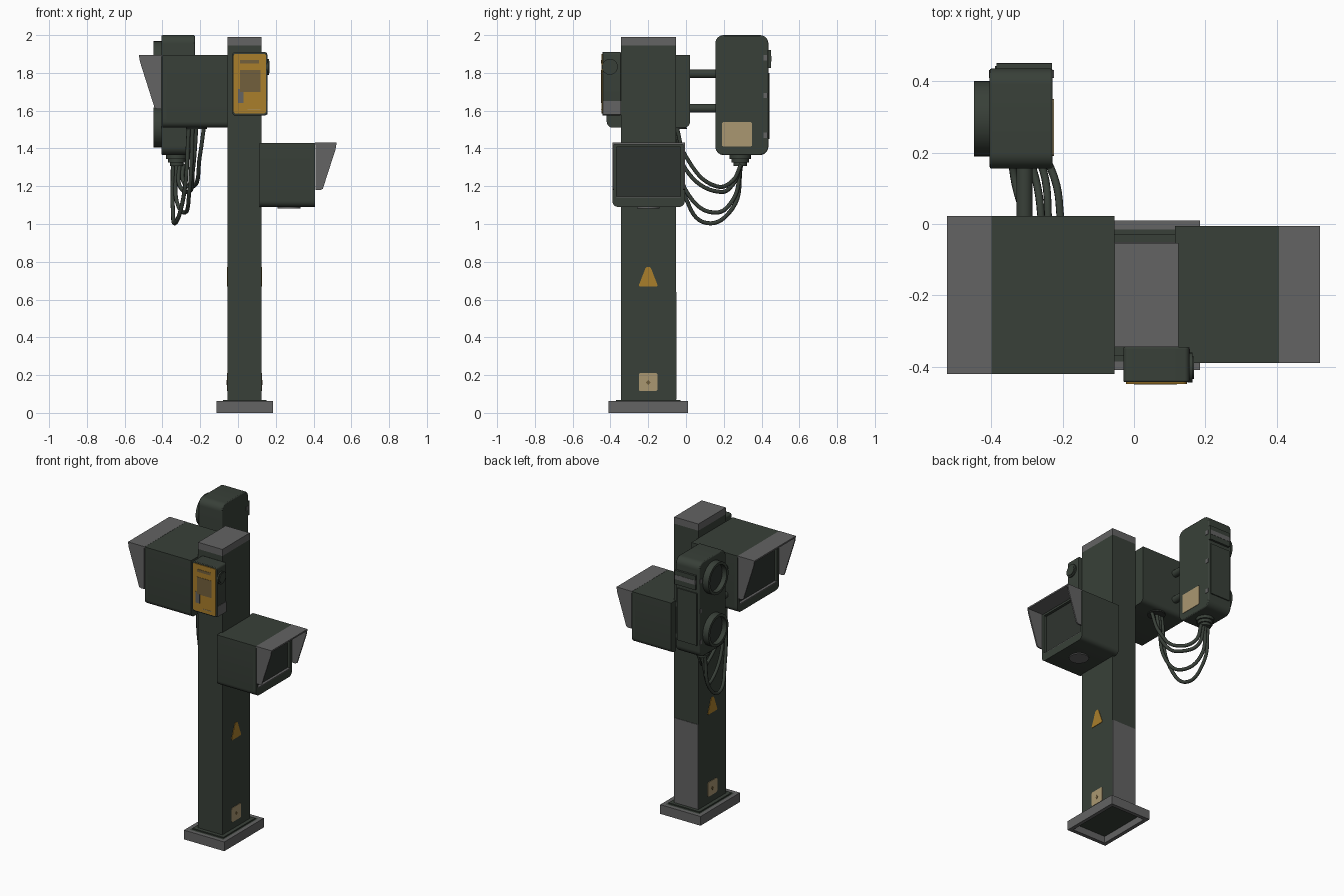
import bpy, bmesh, math
from mathutils import Vector

if "Cube" in bpy.data.objects:
    bpy.data.objects.remove(bpy.data.objects["Cube"])


def material(name, rgb):
    m = bpy.data.materials.new(name)
    m.diffuse_color = (*rgb, 1)
    m.use_nodes = True
    m.node_tree.nodes["Principled BSDF"].inputs["Base Color"].default_value = m.diffuse_color
    return m


GREEN = material("dark_green", (0.040, 0.051, 0.040))
GREY = material("mid_grey", (0.125, 0.125, 0.125))
GLASS = material("dark_glass", (0.028, 0.034, 0.029))
ORANGE = material("amber", (0.40, 0.21, 0.024))
BEIGE = material("beige", (0.40, 0.31, 0.165))
BROWN = material("olive_brown", (0.17, 0.115, 0.045))


# ---- helpers: 2D profiles and extruded prisms ----
def rrect(u0, u1, v0, v1, rb=0.0, rt=0.0, n=5):
    """Rectangle with bottom corners of radius rb and top corners of radius rt."""
    pts = []
    for u, v, r, a in ((u1, v0, rb, -90), (u1, v1, rt, 0), (u0, v1, rt, 90), (u0, v0, rb, 180)):
        if r == 0:
            pts.append((u, v))
            continue
        cu = u - r if u == u1 else u + r
        cv = v - r if v == v1 else v + r
        for i in range(n + 1):
            t = math.radians(a + 90 * i / n)
            pts.append((cu + r * math.cos(t), cv + r * math.sin(t)))
    return pts


def circle(u, v, r, n=28):
    return [(u + r * math.cos(2 * math.pi * i / n), v + r * math.sin(2 * math.pi * i / n)) for i in range(n)]


def place(axis, u, v, w):
    return {"x": (w, u, v), "y": (u, w, v), "z": (u, v, w)}[axis]


def finish(name, bm, mat):
    bmesh.ops.recalc_face_normals(bm, faces=bm.faces)
    me = bpy.data.meshes.new(name)
    bm.to_mesh(me)
    bm.free()
    ob = bpy.data.objects.new(name, me)
    bpy.context.collection.objects.link(ob)
    me.materials.append(mat)
    bpy.context.view_layer.objects.active = ob
    bpy.ops.object.select_all(action="DESELECT")
    ob.select_set(True)
    bpy.ops.object.shade_smooth_by_angle(angle=math.radians(35))
    return ob


def prism(name, pts, axis, a, b, mat, open_start=False, bevel=0.0):
    """Extrude a profile along an axis from a to b."""
    bm = bmesh.new()
    lo = [bm.verts.new(place(axis, u, v, a)) for u, v in pts]
    hi = [bm.verts.new(place(axis, u, v, b)) for u, v in pts]
    for i in range(len(pts)):
        j = (i + 1) % len(pts)
        bm.faces.new((lo[i], lo[j], hi[j], hi[i]))
    bm.faces.new(hi)
    if not open_start:
        bm.faces.new(lo)
    ob = finish(name, bm, mat)
    if bevel:
        mod = ob.modifiers.new("edge_bevel", "BEVEL")
        mod.width, mod.segments = bevel, 2
        mod.limit_method, mod.angle_limit = "ANGLE", math.radians(50)
    return ob


def box(name, x0, x1, y0, y1, z0, z1, mat, **kw):
    return prism(name, rrect(x0, x1, y0, y1), "z", z0, z1, mat, **kw)


def ring(name, axis, u, v, r0, r1, a, b, mat, n=32):
    """Open tube with wall from r0 to r1."""
    bm = bmesh.new()
    loops = [[bm.verts.new(place(axis, p, q, w)) for p, q in circle(u, v, r, n)]
             for r, w in ((r1, a), (r1, b), (r0, b), (r0, a))]
    for k in range(4):
        A, B = loops[k], loops[(k + 1) % 4]
        for i in range(n):
            j = (i + 1) % n
            bm.faces.new((A[i], A[j], B[j], B[i]))
    return finish(name, bm, mat)


# ---- post, base and cap ----
PX0, PX1, PY0, PY1 = -0.055, 0.125, -0.345, -0.053
# Base is a hollow frame seen open from below
for nm, b in {"front": (-0.115, 0.185, -0.41, -0.385), "back": (-0.115, 0.185, -0.015, 0.01),
              "left": (-0.115, -0.09, -0.385, -0.015), "right": (0.16, 0.185, -0.385, -0.015)}.items():
    box("base_frame_" + nm, *b, 0, 0.062, GREY)
box("base_plinth", -0.09, 0.16, -0.385, -0.015, 0.045, 0.062, GREEN)
box("post_foot", -0.08, 0.15, -0.37, -0.03, 0.06, 0.069, GREEN)
box("post", PX0, PX1, PY0, PY1, 0.06, 1.945, GREEN)
box("post_cap", PX0, PX1, PY0, PY1, 1.945, 1.99, GREY)
box("post_rear_panel", PX0, PX1, PY1, PY1 + 0.003, 0.07, 0.64, GREY)

# Signs on both sides of the post
tri = [(-0.25, 0.675), (-0.245, 0.668), (-0.155, 0.668), (-0.15, 0.675),
       (-0.185, 0.765), (-0.192, 0.772), (-0.208, 0.772), (-0.215, 0.765)]
for side, x, s in (("right", PX1, 1), ("left", PX0, -1)):
    prism("warning_triangle_" + side, tri, "x", x, x + s * 0.003, ORANGE)
    prism("post_plate_" + side, rrect(-0.25, -0.15, 0.115, 0.212, 0.012, 0.012), "x", x, x + s * 0.003, BEIGE)
    prism("post_plate_mark_" + side, circle(-0.2, 0.16, 0.013, 4), "x", x, x + s * 0.005, BROWN)


# ---- hooded housings on either side of the post ----
def housing(tag, s, inner, face, tip, y0, y1, z0, z1, zlo):
    back = face - s * 0.022
    prism(tag + "_housing", rrect(y0, y1, z0, z1, 0.032), "x", inner, back, GREEN)
    # Front frame around the recessed window
    prism(tag + "_window_bottom_rail", rrect(y0, y1, z0, z0 + 0.05, 0.032), "x", back, face, GREEN)
    box(tag + "_window_top_rail", *sorted((back, face)), y0, y1, z1 - 0.022, z1, GREEN)
    for i, (a, b) in enumerate(((y0, y0 + 0.022), (y1 - 0.022, y1))):
        box(f"{tag}_window_side_rail_{i}", *sorted((back, face)), a, b, z0 + 0.05, z1 - 0.022, GREEN)
    box(tag + "_window_glass", *sorted((back, back + s * 0.004)), y0 + 0.022, y1 - 0.022, z0 + 0.05, z1 - 0.022, GLASS)
    box(tag + "_window_ledge", *sorted((back + s * 0.004, face)), y0 + 0.022, y1 - 0.022, z0 + 0.05, z0 + 0.055, GREY)
    # Sun hood: top plate and two sloping cheeks
    h0 = face + s * 0.004
    box(tag + "_hood_top", *sorted((h0 - s * 0.004, tip)), y0, y1, z1 - 0.009, z1 + 0.001, GREY)
    cheek = [(h0, z1), (tip, z1), (tip - s * 0.006, z1 - 0.036),
             (face + s * 0.042, zlo + 0.006), (face + s * 0.03, zlo), (h0, zlo)]
    for nm, y, d in (("front", y0, 0.009), ("back", y1, -0.009)):
        prism(f"{tag}_hood_cheek_{nm}", cheek, "y", y, y + d, GREY)


housing("left", -1, PX0, -0.400, -0.525, -0.42, 0.022, 1.51, 1.895, 1.61)
housing("right", 1, 0.115, 0.407, 0.522, -0.39, -0.006, 1.09, 1.43, 1.18)
prism("right_housing_bottom_cover", circle(0.27, -0.2, 0.06), "z", 1.083, 1.092, GREY)
prism("left_housing_cable_entry", circle(-0.22, -0.05, 0.055), "z", 1.503, 1.512, GLASS)

# ---- control box on the front of the post ----
prism("control_box", rrect(-0.03, 0.155, 1.575, 1.91, 0.014, 0.014), "y", -0.443, PY0, GREEN, bevel=0.004)
prism("control_panel", rrect(-0.023, 0.148, 1.585, 1.901, 0.012, 0.012), "y", -0.448, -0.442, ORANGE)
for nm, r, mat in (("header", (0.01, 0.11, 1.85, 1.868), BROWN), ("picture", (0.01, 0.118, 1.70, 1.815), BROWN),
                   ("strip", (0.0, 0.03, 1.64, 1.715), GREY), ("footer", (0.05, 0.12, 1.606, 1.61), BEIGE)):
    prism("control_panel_" + nm, rrect(*r), "y", -0.45, -0.447, mat)
box("control_box_side_plate", 0.154, 0.157, -0.44, PY0, 1.58, 1.65, GREY)
prism("control_knob_rim", circle(-0.403, 1.832, 0.042), "x", 0.15, 0.164, GREEN)
prism("control_knob", circle(-0.403, 1.832, 0.032), "x", 0.16, 0.168, GREEN)

# ---- signal head behind the left housing ----
prism("signal_body", rrect(0.155, 0.436, 1.365, 2.0, 0.045, 0.045, 7), "x", -0.405, -0.228, GREEN, bevel=0.006)
for i, z in enumerate((1.512, 1.862)):
    ring(f"signal_lens_hood_{i}", "x", 0.295, z, 0.088, 0.106, -0.448, -0.40, GREEN)
    prism(f"signal_lens_{i}", circle(0.295, z, 0.09), "x", -0.405, -0.415, GLASS)
box("signal_door", -0.39, -0.243, 0.434, 0.443, 1.45, 1.80, GREEN)
box("signal_door_cap", -0.385, -0.23, 0.434, 0.45, 1.825, 1.92, GREEN)
box("signal_door_cap_band", -0.385, -0.23, 0.434, 0.4515, 1.86, 1.89, GREY)
for i, z in enumerate((1.47, 1.68, 1.88)):
    for side, x in (("left", -0.407), ("right", -0.229)):
        box(f"signal_hinge_{side}_{i}", x, x + 0.004, 0.41, 0.432, z - 0.014, z + 0.014, GREY)
prism("signal_label", rrect(0.19, 0.35, 1.41, 1.54, 0.01, 0.01), "x", -0.229, -0.225, BEIGE)
for i, z in enumerate((1.612, 1.795)):
    prism(f"signal_arm_{i}", circle(-0.307, z, 0.023, 20), "y", 0.015, 0.16, GREEN)

# Stepped cable gland
for i, (r, a, b) in enumerate(((0.056, 1.345, 1.37), (0.046, 1.325, 1.345), (0.036, 1.308, 1.325))):
    prism(f"cable_gland_{i}", circle(-0.325, 0.287, r, 24), "z", a, b, GREEN)

# ---- sagging cables from the housing to the gland ----
cables = [(-0.18, -0.29, 1.36, 0.16, 1.20), (-0.22, -0.31, 1.29, 0.18, 1.17),
          (-0.24, -0.325, 1.18, 0.15, 1.06), (-0.26, -0.345, 1.14, 0.11, 1.005)]
for k, (xs, xe, zm, yl, zl) in enumerate(cables):
    xm = xs + (xe - xs) * (0.5 if k < 3 else 0.85)
    pts = [(xs, -0.05, 1.515), (xs + (xm - xs) * 0.4, -0.002, zm), (xm, yl, zl),
           (xe, 0.245, zl + 0.25 * (1.31 - zl)), (xe, 0.292, 1.315)]
    cu = bpy.data.curves.new(f"cable_{k}", "CURVE")
    cu.dimensions = "3D"
    cu.bevel_depth, cu.bevel_resolution, cu.resolution_u = 0.011, 2, 8
    sp = cu.splines.new("BEZIER")
    sp.bezier_points.add(len(pts) - 1)
    for p, c in zip(sp.bezier_points, pts):
        p.co = Vector(c)
        p.handle_left_type = p.handle_right_type = "AUTO"
    cu.materials.append(GREEN)
    ob = bpy.data.objects.new(f"cable_{k}", cu)
    bpy.context.collection.objects.link(ob)
    bpy.ops.object.select_all(action="DESELECT")
    bpy.context.view_layer.objects.active = ob
    ob.select_set(True)
    bpy.ops.object.convert(target="MESH")
